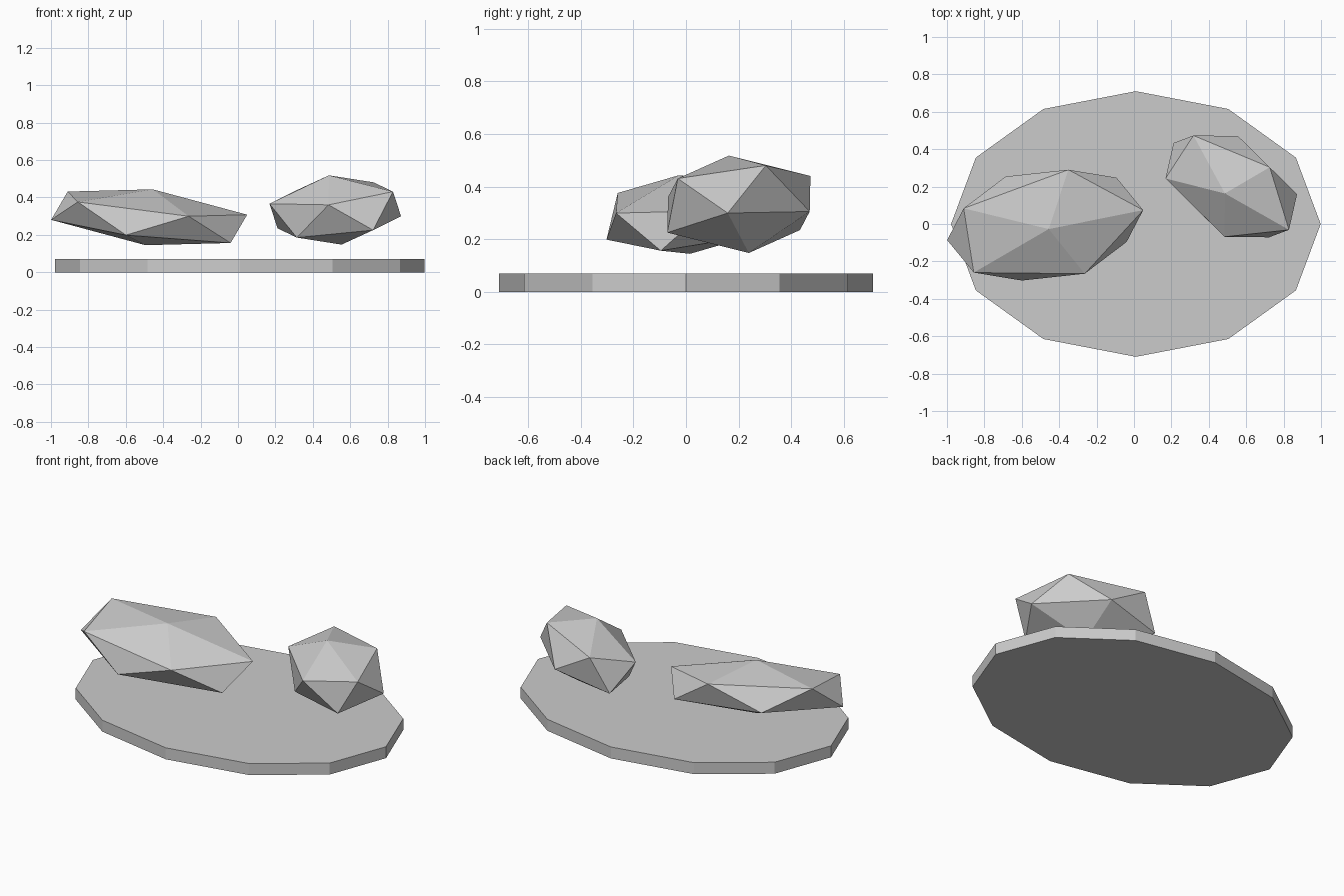
import bpy

if "Cube" in bpy.data.objects:
    bpy.data.objects.remove(bpy.data.objects["Cube"])

# Flat twelve-sided oval base
bpy.ops.mesh.primitive_cylinder_add(vertices=12, radius=1, depth=1, location=(0.01, 0, 0.035))
base = bpy.context.object
base.name = "oval_base"
base.scale = (0.988, 0.71, 0.07)


def stone(name, location, rotation, scale):
    bpy.ops.mesh.primitive_ico_sphere_add(subdivisions=1, radius=1,
                                          location=location, rotation=rotation)
    ob = bpy.context.object
    ob.name = name
    ob.scale = scale
    return ob


# Two faceted stones, stretched and tilted, hovering over the base
stone("long_stone", (-0.475, -0.006, 0.294), (0.159, 0.101, 0.172), (0.588, 0.335, 0.152))
stone("short_stone", (0.52, 0.201, 0.333), (0.265, -0.039, -0.587), (0.435, 0.270, 0.192))
